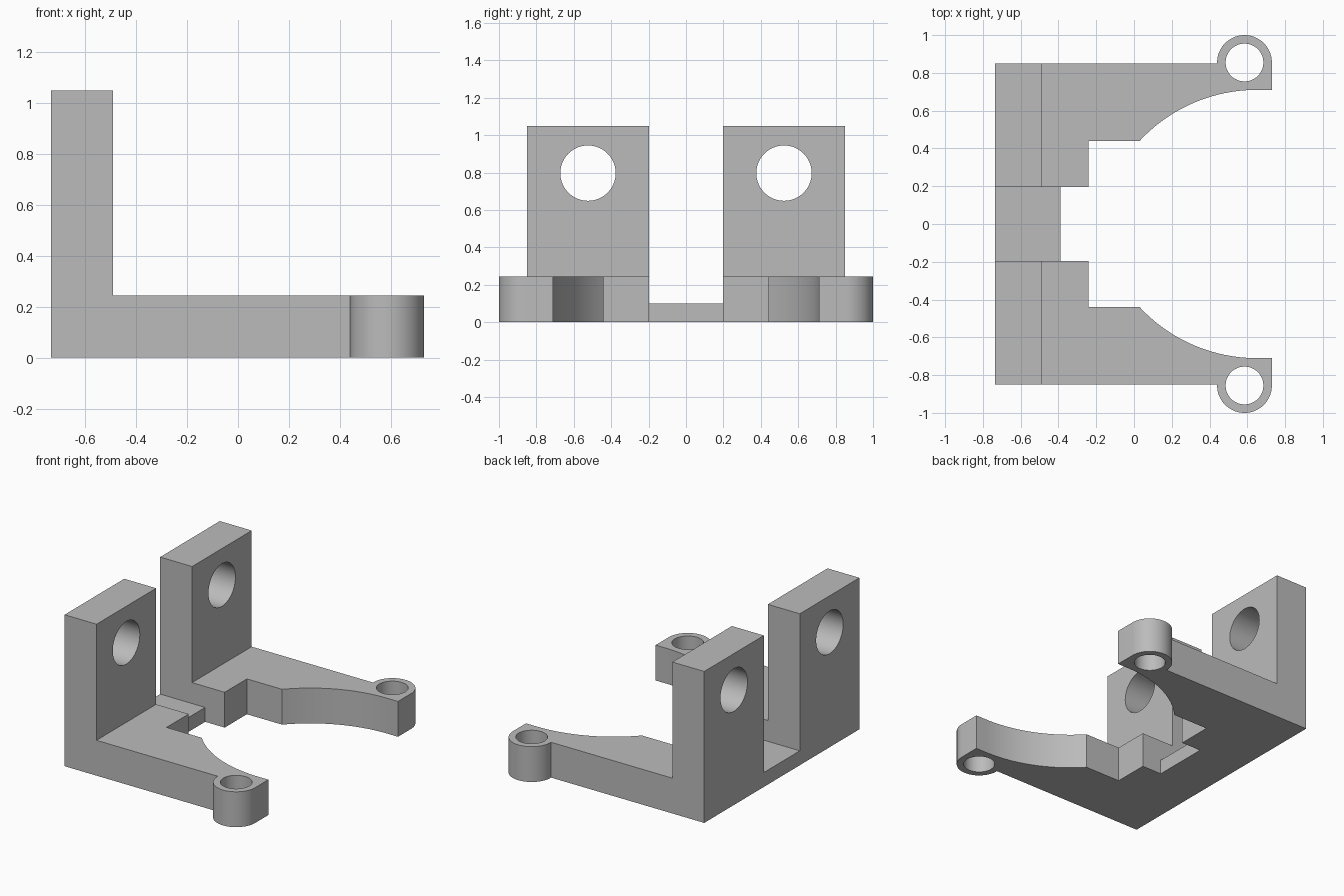
import bpy, bmesh, math
from mathutils import Vector, Matrix

if "Cube" in bpy.data.objects:
    bpy.data.objects.remove(bpy.data.objects["Cube"], do_unlink=True)

grey = bpy.data.materials.new("plain grey")
grey.use_nodes = True
colour = (0.5, 0.5, 0.5, 1)
grey.diffuse_color = colour
grey.node_tree.nodes["Principled BSDF"].inputs["Base Color"].default_value = colour

BACK, BASE_H, TOP = -0.735, 0.245, 1.05
INNER, OUTER = 0.197, 0.85
BOSS = Vector((0.585, 0.855))


def arc(centre, radius, start, end, steps):
    angles = [start + (end - start) * i / steps for i in range(steps + 1)]
    return [(centre[0] + radius * math.cos(a), centre[1] + radius * math.sin(a))
            for a in angles]


def prism(name, outline, bottom, top):
    """Extrude an xy outline between two heights."""
    bm = bmesh.new()
    face = bm.faces.new([bm.verts.new((x, y, bottom)) for x, y in outline])
    grown = bmesh.ops.extrude_face_region(bm, geom=[face])
    verts = [v for v in grown["geom"] if isinstance(v, bmesh.types.BMVert)]
    bmesh.ops.translate(bm, verts=verts, vec=(0, 0, top - bottom))
    bmesh.ops.recalc_face_normals(bm, faces=bm.faces)
    mesh = bpy.data.meshes.new(name)
    bm.to_mesh(mesh)
    bm.free()
    mesh.materials.append(grey)
    obj = bpy.data.objects.new(name, mesh)
    bpy.context.collection.objects.link(obj)
    return obj


def rectangle(x0, x1, y0, y1):
    return [(x0, y0), (x1, y0), (x1, y1), (x0, y1)]


def drill(obj, centre, radius, axis):
    """Cut a round through hole along the given axis."""
    cutter = prism("hole_cutter", arc((0, 0), radius, 0, math.tau, 64)[:-1], -0.5, 0.5)
    turn = Vector((0, 0, 1)).rotation_difference(Vector(axis)).to_matrix().to_4x4()
    cutter.data.transform(Matrix.Translation(centre) @ turn)
    cutter.hide_render = True
    cut = obj.modifiers.new("hole", "BOOLEAN")
    cut.operation, cut.solver, cut.object = "DIFFERENCE", "EXACT", cutter
    bpy.context.view_layer.objects.active = obj
    bpy.ops.object.modifier_apply(modifier=cut.name)
    bpy.data.objects.remove(cutter, do_unlink=True)


def smooth(obj):
    bpy.ops.object.select_all(action="DESELECT")
    obj.select_set(True)
    bpy.context.view_layer.objects.active = obj
    bpy.ops.object.shade_smooth_by_angle(angle=math.radians(30))


# Arm outline: stepped inner edge, concave sweep, then the round boss
sweep_r = 0.847
sweep_c = (0.65, 0.71 - sweep_r)
sweep_start = math.pi - math.acos((sweep_c[0] - 0.03) / sweep_r)
outline = [(BACK, INNER), (-0.24, INNER), (-0.24, 0.44)]
outline += arc(sweep_c, sweep_r, sweep_start, math.pi / 2, 24)
outline += [(0.73, 0.71)]
outline += arc(BOSS, 0.145, 0, math.pi + 0.034, 40)
outline += [(BACK, OUTER)]

for side, sign in (("left", 1), ("right", -1)):
    # Base arm with a vertical hole in its boss
    arm = prism(side + "_arm", [(x, y * sign) for x, y in outline], 0, BASE_H)
    drill(arm, (BOSS.x, BOSS.y * sign, 0.12), 0.1, (0, 0, 1))
    smooth(arm)

    # Upright plate with a horizontal hole
    plate = prism(side + "_upright",
                  rectangle(BACK, -0.49, INNER * sign, OUTER * sign), BASE_H, TOP)
    drill(plate, (-0.61, 0.524 * sign, 0.797), 0.148, (1, 0, 0))
    smooth(plate)

# Thin bridge joining the two sides
prism("bridge", rectangle(BACK, -0.39, -INNER, INNER), 0, 0.1)
